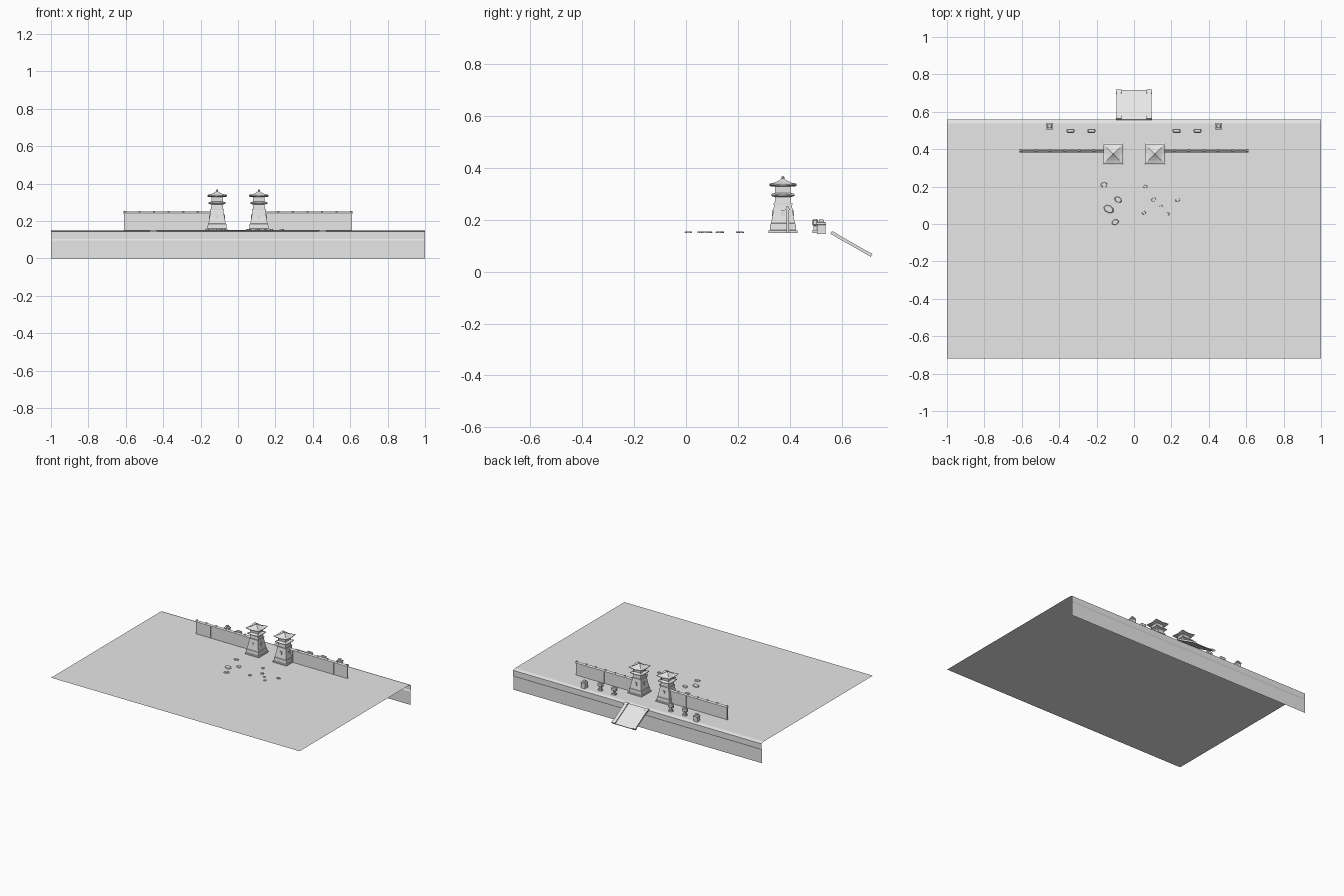
import bpy, bmesh, math, random
from mathutils import Matrix, Vector

if "Cube" in bpy.data.objects:
    bpy.data.objects.remove(bpy.data.objects["Cube"], do_unlink=True)

random.seed(4)
GROUND = 0.15

stone = bpy.data.materials.new("stone grey")
stone.use_nodes = True
stone.diffuse_color = (0.8, 0.8, 0.8, 1)
stone.node_tree.nodes["Principled BSDF"].inputs["Base Color"].default_value = (0.8, 0.8, 0.8, 1)


def finish(name, bm, closed=True):
    if closed:
        bmesh.ops.recalc_face_normals(bm, faces=bm.faces)
    mesh = bpy.data.meshes.new(name)
    bm.to_mesh(mesh)
    bm.free()
    mesh.materials.append(stone)
    obj = bpy.data.objects.new(name, mesh)
    bpy.context.collection.objects.link(obj)
    return obj


def add_box(bm, centre, size):
    bmesh.ops.create_cube(bm, size=1, matrix=Matrix.Translation(centre) @ Matrix.Diagonal((*size, 1)))


def add_loft(bm, centre, levels, cap=True):
    """Square rings of (half width, height, corner lift), bridged upwards."""
    rings = []
    for half, z, lift in levels:
        ring = []
        for i, j in ((-1, -1), (0, -1), (1, -1), (1, 0), (1, 1), (0, 1), (-1, 1), (-1, 0)):
            rise = lift if i and j else 0
            ring.append(bm.verts.new(Vector(centre) + Vector((i * half, j * half, z + rise))))
        rings.append(ring)
    for low, high in zip(rings, rings[1:]):
        for k in range(8):
            n = (k + 1) % 8
            bm.faces.new((low[k], low[n], high[n], high[k]))
    if cap:
        bm.faces.new(rings[0][::-1])
        bm.faces.new(rings[-1])


# Ground sheet, and the retaining wall falling away behind it
bm = bmesh.new()
profile = [(-0.72, 0.15), (0.536, 0.15), (0.56, 0.143), (0.56, 0.105), (0.555, 0.096), (0.555, 0)]
pairs = [[bm.verts.new((x, y, z)) for x in (-1, 1)] for y, z in profile]
for a, b in zip(pairs, pairs[1:]):
    bm.faces.new((a[0], a[1], b[1], b[0]))
finish("ground_and_retaining_wall", bm, closed=False)

# Ramp with raised side kerbs
drop = math.atan2(0.09, 0.158)
slope = Matrix.Translation((0, 0.638, 0.107)) @ Matrix.Rotation(-drop, 4, "X")
bm = bmesh.new()
add_box(bm, (0, 0, -0.003), (0.14, 0.18, 0.006))
bm.transform(slope)
finish("ramp", bm)
for name, side in (("right", -1), ("left", 1)):
    bm = bmesh.new()
    add_box(bm, (side * 0.081, 0, 0), (0.024, 0.18, 0.012))
    for end in (-1, 1):
        add_box(bm, (side * 0.082, end * 0.08, 0.001), (0.028, 0.02, 0.012))
    bm.transform(slope)
    finish("ramp_kerb_" + name, bm)

for name, side in (("right", -1), ("left", 1)):
    # Gate tower: plinth, tapered body, balcony, lookout room and roof
    centre = (side * 0.112, 0.374, 0)
    bm = bmesh.new()
    add_loft(bm, centre, [(0.056, GROUND, 0), (0.056, 0.158, 0), (0.051, 0.16, 0), (0.049, 0.185, 0),
                          (0.046, 0.187, 0), (0.039, 0.225, 0), (0.034, 0.258, 0)])
    add_loft(bm, centre, [(0.037, 0.258, 0), (0.037, 0.264, 0)])
    add_loft(bm, centre, [(0.032, 0.264, 0), (0.03, 0.29, 0)])
    for turn in range(4):
        angle = turn * math.pi / 2
        out = Vector((math.sin(angle), -math.cos(angle), 0))
        across = Vector((abs(out.y), abs(out.x), 0))
        wide = across * 0.014 + Vector((abs(out.x), abs(out.y), 0)) * 0.006
        add_box(bm, Vector(centre) + out * 0.04 + Vector((0, 0, 0.225)), (wide.x, wide.y, 0.022))
    finish("tower_body_" + name, bm)

    bm = bmesh.new()
    add_loft(bm, centre, [(0.03, 0.288, 0), (0.045, 0.292, 0.003), (0.045, 0.296, 0.004), (0.03, 0.304, 0)])
    finish("tower_balcony_" + name, bm)

    bm = bmesh.new()
    add_loft(bm, centre, [(0.026, 0.302, 0), (0.028, 0.332, 0)])
    for i in (-1, 1):
        for j in (-1, 1):
            add_box(bm, (centre[0] + i * 0.028, centre[1] + j * 0.028, 0.316), (0.006, 0.006, 0.034))
    finish("tower_lookout_" + name, bm)

    bm = bmesh.new()
    add_loft(bm, centre, [(0.03, 0.328, 0), (0.052, 0.33, 0.006), (0.052, 0.334, 0.006),
                          (0.034, 0.341, 0.002), (0.018, 0.35, 0), (0.005, 0.359, 0)])
    bmesh.ops.create_uvsphere(bm, u_segments=8, v_segments=5, radius=0.006,
                              matrix=Matrix.Translation((centre[0], centre[1], 0.363)))
    finish("tower_roof_" + name, bm)

    # Boundary wall with posts, tiled coping and ridge knobs
    bm = bmesh.new()
    add_box(bm, (side * 0.375, 0.392, 0.195), (0.47, 0.005, 0.09))
    for k in range(5):
        add_box(bm, (side * (0.605 - k * 0.11), 0.392, 0.195), (0.008, 0.009, 0.09))
    finish("boundary_wall_" + name, bm)

    bm = bmesh.new()
    section = [(-0.009, 0.238), (0.009, 0.238), (0.009, 0.242), (0, 0.25), (-0.009, 0.242)]
    ends = [[bm.verts.new((side * x, 0.392 + y, z)) for y, z in section] for x in (0.13, 0.612)]
    for k in range(5):
        n = (k + 1) % 5
        bm.faces.new((ends[0][k], ends[0][n], ends[1][n], ends[1][k]))
    for end in ends:
        bm.faces.new(end)
    for k in range(6):
        add_box(bm, (side * (0.605 - k * 0.078), 0.392, 0.25), (0.012, 0.007, 0.006))
    finish("wall_coping_" + name, bm)

    # Drum stones: foot, stem and bevelled body
    for number, x in enumerate((0.228, 0.34)):
        bm = bmesh.new()
        add_box(bm, (side * x, 0.498, 0.155), (0.028, 0.02, 0.01))
        add_box(bm, (side * x, 0.498, 0.168), (0.014, 0.012, 0.02))
        body = bmesh.new()
        add_box(body, (side * x, 0.498, 0.19), (0.042, 0.022, 0.026))
        bmesh.ops.bevel(body, geom=body.edges[:], offset=0.005, segments=1, affect="EDGES")
        part = bpy.data.meshes.new("drum_part")
        body.to_mesh(part)
        body.free()
        bm.from_mesh(part)
        bpy.data.meshes.remove(part)
        finish(f"drum_stone_{name}_{number + 1}", bm)

    # Square pedestal with a stepped top
    bm = bmesh.new()
    add_loft(bm, (side * 0.452, 0.522, 0),
             [(0.018, 0.145, 0), (0.016, 0.152, 0), (0.016, 0.18, 0), (0.018, 0.182, 0),
              (0.018, 0.189, 0), (0.01, 0.192, 0), (0.009, 0.202, 0)])
    finish("pedestal_" + name, bm)

# Flat paving stones scattered before the gate
slabs = [(-0.16, 0.21, 0.019, 0), (-0.085, 0.13, 0.021, -0.6), (-0.135, 0.08, 0.028, -0.5),
         (-0.1, 0.01, 0.02, 0.4), (0.06, 0.2, 0.012, 0), (0.105, 0.13, 0.014, 0.5),
         (0.053, 0.06, 0.012, 0.4), (0.145, 0.095, 0.008, 0), (0.18, 0.053, 0.011, 0.8),
         (0.235, 0.13, 0.014, 0.5)]
for number, (x, y, radius, angle) in enumerate(slabs):
    bm = bmesh.new()
    bmesh.ops.create_cone(bm, cap_ends=True, segments=7, radius1=radius, radius2=radius * 0.88, depth=0.006)
    for v in bm.verts:
        v.co.x *= random.uniform(0.9, 1.1)
        v.co.y *= 0.72
    bm.transform(Matrix.Translation((x, y, GROUND + 0.003)) @ Matrix.Rotation(angle, 4, "Z"))
    finish(f"paving_stone_{number + 1}", bm)
